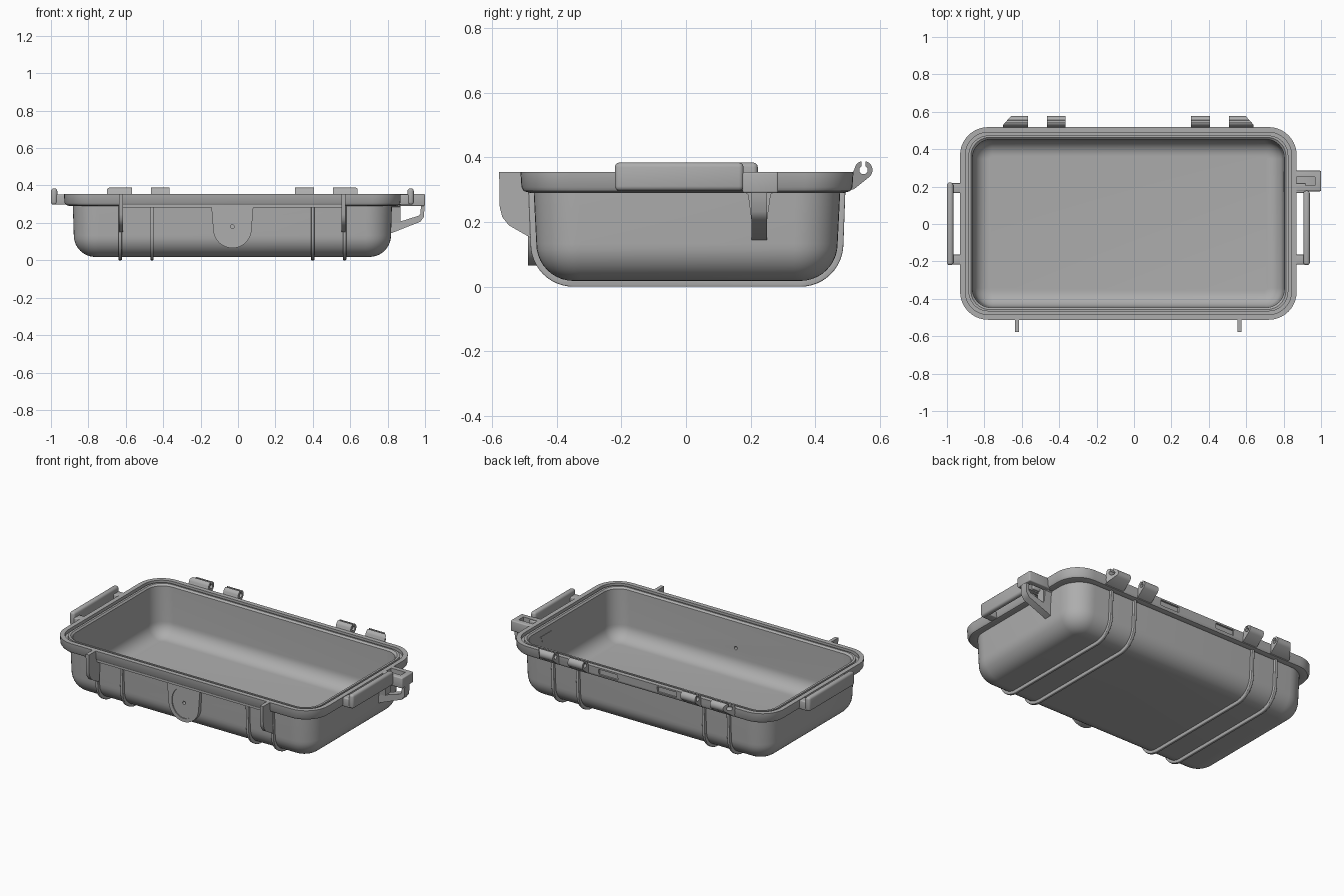
import bpy, bmesh
from math import sin, cos, pi, radians

cube = bpy.data.objects.get("Cube")
if cube:
    bpy.data.objects.remove(cube)

grey = bpy.data.materials.new("plain_grey")
grey.use_nodes = True
grey.diffuse_color = (0.42, 0.42, 0.42, 1)
grey.node_tree.nodes["Principled BSDF"].inputs["Base Color"].default_value = (0.42, 0.42, 0.42, 1)

CX = -0.03      # centre of the tray, offset by the lock tab
CY = 0.003


def finish(name, bm):
    bmesh.ops.recalc_face_normals(bm, faces=bm.faces)
    mesh = bpy.data.meshes.new(name)
    bm.to_mesh(mesh)
    bm.free()
    mesh.materials.append(grey)
    ob = bpy.data.objects.new(name, mesh)
    bpy.context.collection.objects.link(ob)
    return ob


def smooth(ob):
    bpy.ops.object.select_all(action='DESELECT')
    ob.select_set(True)
    bpy.context.view_layer.objects.active = ob
    bpy.ops.object.shade_smooth_by_angle(angle=radians(35))


def apply_mods(ob):
    dg = bpy.context.evaluated_depsgraph_get()
    mesh = bpy.data.meshes.new_from_object(ob.evaluated_get(dg))
    ob.modifiers.clear()
    ob.data = mesh


def cut(ob, cutter):
    mod = ob.modifiers.new("cut", 'BOOLEAN')
    mod.operation = 'DIFFERENCE'
    mod.solver = 'EXACT'
    mod.object = cutter
    apply_mods(ob)
    bpy.data.objects.remove(cutter)


def prism(name, pts, axis, lo, hi, bevel=0.0):
    """Extrude a flat outline along an axis."""
    place = {'x': lambda u, v, w: (w, u, v),
             'y': lambda u, v, w: (u, w, v),
             'z': lambda u, v, w: (u, v, w)}[axis]
    bm = bmesh.new()
    a = [bm.verts.new(place(u, v, lo)) for u, v in pts]
    b = [bm.verts.new(place(u, v, hi)) for u, v in pts]
    bm.faces.new(a)
    bm.faces.new(b[::-1])
    for i in range(len(a)):
        j = (i + 1) % len(a)
        bm.faces.new((a[i], a[j], b[j], b[i]))
    ob = finish(name, bm)
    if bevel:
        mod = ob.modifiers.new("round", 'BEVEL')
        mod.width = bevel
        mod.segments = 3
        mod.limit_method = 'ANGLE'
        apply_mods(ob)
    smooth(ob)
    return ob


def box(name, x0, x1, y0, y1, z0, z1, bevel=0.0):
    return prism(name, [(x0, y0), (x1, y0), (x1, y1), (x0, y1)], 'z', z0, z1, bevel)


def arc(u, v, ru, rv, a0, a1, n):
    return [(u + ru * cos(radians(a0 + (a1 - a0) * i / n)),
             v + rv * sin(radians(a0 + (a1 - a0) * i / n))) for i in range(n + 1)]


def rounded_rect(hx, hy, r):
    pts = []
    for sx, sy, a in ((1, 1, 0), (-1, 1, 90), (-1, -1, 180), (1, -1, 270)):
        pts += arc(CX + sx * (hx - r), CY + sy * (hy - r), r, r, a, a + 90, 10)
    return pts


def fillet(hx, hy, r, z, size, steps=10):
    """Rings of a rounded lower edge, from the flat bottom up to the wall."""
    rings = []
    for i in range(steps + 1):
        t = i / steps * pi / 2
        d = size * (1 - sin(t))
        rings.append((hx - d, hy - d, r - d, z + size * (1 - cos(t))))
    return rings


# Tray shell: outer wall, rim with seal groove, inner wall and floor
BX, BY, BZ, BR = 0.848, 0.466, 0.018, 0.115
rings = fillet(BX, BY, 0.135, BZ, BR)
rings += [(0.853, 0.474, 0.14, 0.292)]
rings += [(0.87, 0.485, 0.14, 0.29), (0.89, 0.505, 0.145, 0.296),
          (0.898, 0.512, 0.148, 0.308), (0.9, 0.515, 0.15, 0.355),
          (0.872, 0.487, 0.122, 0.355), (0.872, 0.487, 0.122, 0.335),
          (0.855, 0.47, 0.107, 0.335), (0.855, 0.47, 0.107, 0.35),
          (0.842, 0.46, 0.1, 0.35), (0.834, 0.45, 0.1, 0.34)]
rings += fillet(0.826, 0.445, 0.1, 0.04, 0.085)[::-1]
bm = bmesh.new()
loops = [[bm.verts.new((x, y, z)) for x, y in rounded_rect(hx, hy, r)]
         for hx, hy, r, z in rings]
for a, b in zip(loops, loops[1:]):
    for i in range(len(a)):
        j = (i + 1) % len(a)
        bm.faces.new((a[i], a[j], b[j], b[i]))
bm.faces.new(loops[0][::-1])
bm.faces.new(loops[-1])
tray = finish("tray", bm)

# Shallow notches in the back of the rim and a vent hole in the front wall
for s in (-1, 1):
    x = CX + s * 0.2
    cut(tray, box("notch_cutter", x - 0.065, x + 0.065, 0.506, 0.54, 0.312, 0.345))
cut(tray, prism("vent_cutter", arc(CX, 0.18, 0.01, 0.01, 0, 345, 23), 'y', -0.6, -0.4))
smooth(tray)

# Front boss with a recessed disc
boss = prism("front_boss", [(CX + 0.113, 0.295)] + arc(CX, 0.17, 0.103, 0.105, 0, -180, 24)
             + [(CX - 0.113, 0.295)], 'y', -0.489, -0.446)
cut(boss, prism("disc_cutter", arc(CX, 0.18, 0.08, 0.094, 0, 350, 35), 'y', -0.6, -0.483))
cut(boss, prism("vent_cutter", arc(CX, 0.18, 0.01, 0.01, 0, 345, 23), 'y', -0.6, -0.4))
smooth(boss)
box("front_rim_strip", CX - 0.6, CX + 0.6, -0.497, -0.46, 0.281, 0.3)


# Ribs wrapping the front, bottom and back
def rib_path(off):
    h, r = BY + off, BR + off
    z = BZ + BR
    return ([(CY - h - 0.006, 0.295)] + arc(CY - h + r, z, r, r, 180, 270, 12)
            + arc(CY + h - r, z, r, r, 270, 360, 12) + [(CY + h + 0.006, 0.295)])


for s in (-1, 1):
    for d in (0.43, 0.6):
        x = CX + s * d
        prism("rib", rib_path(0.018) + rib_path(-0.006)[::-1], 'x', x - 0.009, x + 0.009, 0.004)

# Front latch fins
for s in (-1, 1):
    x = CX + s * 0.595
    prism("latch_fin", [(-0.5, 0.355), (-0.578, 0.355), (-0.576, 0.245), (-0.568, 0.215),
                        (-0.548, 0.19), (-0.478, 0.15), (-0.465, 0.29)],
          'x', x - 0.011, x + 0.011)

# Open hinge hooks along the back
hook = (arc(0.549, 0.361, 0.028, 0.028, 78, -55, 12) + [(0.52, 0.302), (0.495, 0.296)]
        + [(0.495, 0.352), (0.517, 0.355)] + arc(0.549, 0.361, 0.028, 0.028, 170, 102, 6)
        + arc(0.549, 0.361, 0.013, 0.013, 115, 425, 16))
for s in (-1, 1):
    for name, d0, d1 in (("inner_hinge", 0.335, 0.435), ("outer_hinge", 0.537, 0.67)):
        ends = sorted((CX + s * d0, CX + s * d1))
        hinge = prism(name, hook, 'x', *ends)
        if name == "outer_hinge":       # slanted outer end
            for v in hinge.data.vertices:
                if abs(v.co.x - CX) > 0.6:
                    v.co.x -= s * max(0, v.co.y - 0.53) * 0.9

# Side carry bars with their arms
for s, end in ((-1, 0.222), (1, 0.178)):
    xs = sorted((CX + s * 0.936, CX + s * 0.97))
    box("side_bar", *xs, -0.22, end, 0.297, 0.384, 0.014)
    for y0 in (-0.216, 0.166):
        xs = sorted((CX + s * 0.88, CX + s * 0.95))
        box("bar_arm", *xs, y0, y0 + 0.052, 0.297, 0.352, 0.006)

# Lock tab: slotted block on a braced bracket
tab = box("lock_tab", 0.85, 1.0, 0.175, 0.285, 0.29, 0.355, 0.006)
cut(tab, box("slot_cutter", 0.87, 0.967, 0.207, 0.252, 0.25, 0.4))
smooth(tab)
prism("lock_brace", [(0.978, 0.295), (0.998, 0.295), (0.994, 0.232), (0.975, 0.206),
                     (0.8, 0.137), (0.8, 0.295), (0.87, 0.295), (0.87, 0.208),
                     (0.965, 0.238), (0.976, 0.25)], 'y', 0.203, 0.25)
prism("lock_gusset", [(0.17, 0.3), (0.28, 0.3), (0.262, 0.285), (0.25, 0.2),
                      (0.203, 0.2), (0.192, 0.285)], 'x', 0.8, 0.868)
